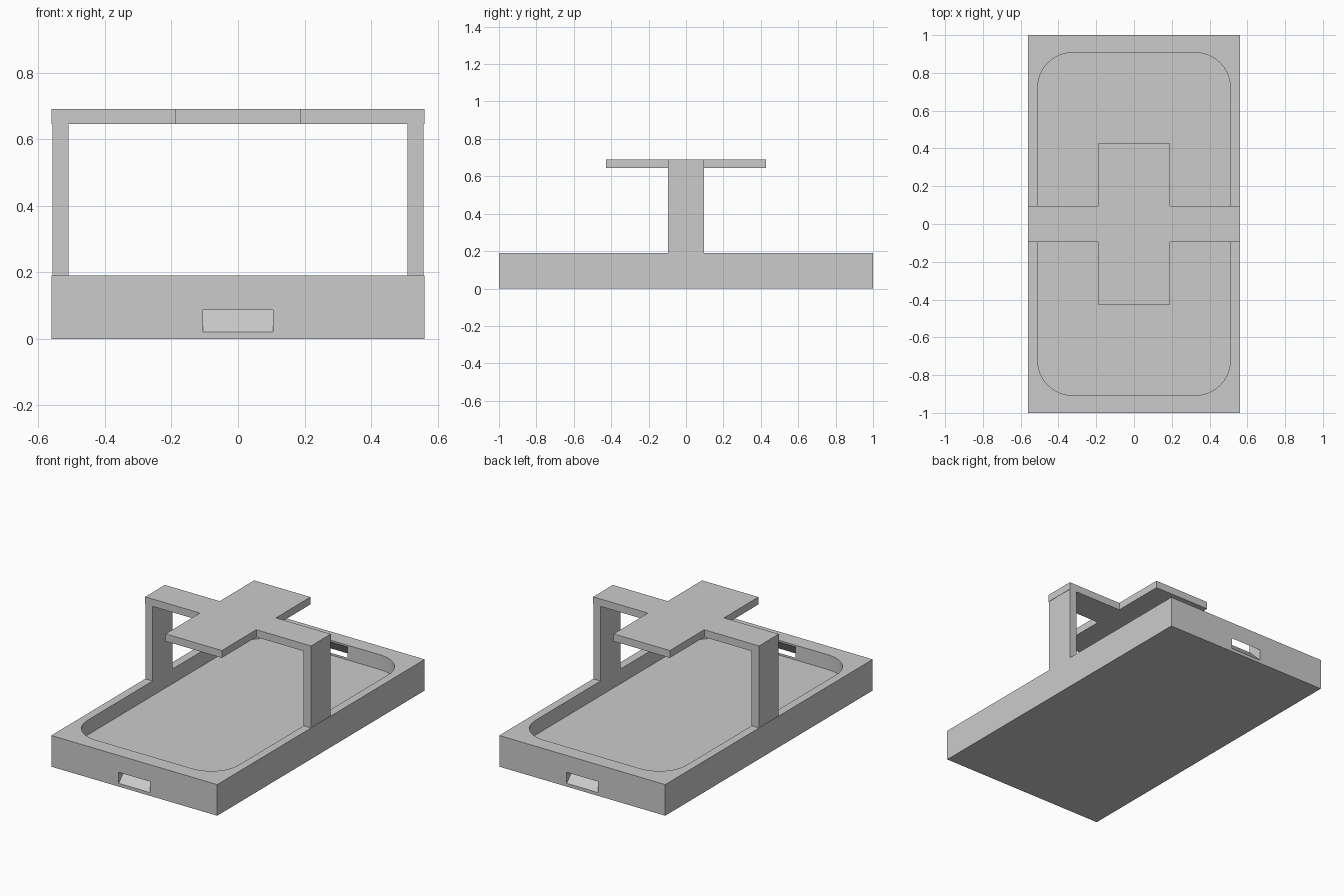
import bpy, bmesh
from math import pi, cos, sin
from mathutils import Vector

if "Cube" in bpy.data.objects:
    bpy.data.objects.remove(bpy.data.objects["Cube"])


def prism(name, points, direction):
    """Extrude a planar outline of 3D points along a direction."""
    bm = bmesh.new()
    face = bm.faces.new([bm.verts.new(p) for p in points])
    ext = bmesh.ops.extrude_face_region(bm, geom=[face])
    moved = [v for v in ext["geom"] if isinstance(v, bmesh.types.BMVert)]
    bmesh.ops.translate(bm, verts=moved, vec=Vector(direction))
    bmesh.ops.recalc_face_normals(bm, faces=bm.faces[:])
    mesh = bpy.data.meshes.new(name)
    bm.to_mesh(mesh)
    bm.free()
    ob = bpy.data.objects.new(name, mesh)
    bpy.context.collection.objects.link(ob)
    return ob


def box(name, x0, x1, y0, y1, z0, z1):
    return prism(name, [(x0, y0, z0), (x1, y0, z0), (x1, y1, z0), (x0, y1, z0)],
                 (0, 0, z1 - z0))


def rounded_rect(hx, hy, r, z, steps=10):
    pts = []
    for k, (sx, sy) in enumerate([(1, 1), (-1, 1), (-1, -1), (1, -1)]):
        for i in range(steps + 1):
            a = pi / 2 * (k + i / steps)
            pts.append((sx * (hx - r) + r * cos(a), sy * (hy - r) + r * sin(a), z))
    return pts


def cut(target, cutter):
    mod = target.modifiers.new("cut", "BOOLEAN")
    mod.operation = "DIFFERENCE"
    mod.solver = "EXACT"
    mod.object = cutter
    bpy.context.view_layer.objects.active = target
    bpy.ops.object.modifier_apply(modifier=mod.name)
    bpy.data.objects.remove(cutter)


# Tray with a rounded pocket
tray = box("tray", -0.56, 0.56, -1, 1, 0, 0.19)
cut(tray, prism("pocket_cutter", rounded_rect(0.51, 0.907, 0.185, 0.1), (0, 0, 0.2)))

# Slots through both end walls, rising towards the pocket
for s in (-1, 1):
    profile = [(-0.105, s * (1 - d), z + d)
               for d, z in [(-0.02, 0.02), (0.115, 0.02), (0.115, 0.087), (-0.02, 0.087)]]
    cut(tray, prism("slot_cutter", profile, (0.21, 0, 0)))

# Side posts
for s, side in ((-1, "left"), (1, "right")):
    x0, x1 = sorted((s * 0.51, s * 0.558))
    box(side + "_post", x0, x1, -0.095, 0.095, 0.19, 0.645)

# Cross-shaped top plate
quarter = [(0.56, 0.095), (0.19, 0.095), (0.19, 0.427)]
outline = (quarter + [(-x, y) for x, y in reversed(quarter)]
           + [(-x, -y) for x, y in quarter] + [(x, -y) for x, y in reversed(quarter)])
prism("top_cross", [(x, y, 0.645) for x, y in outline], (0, 0, 0.045))
